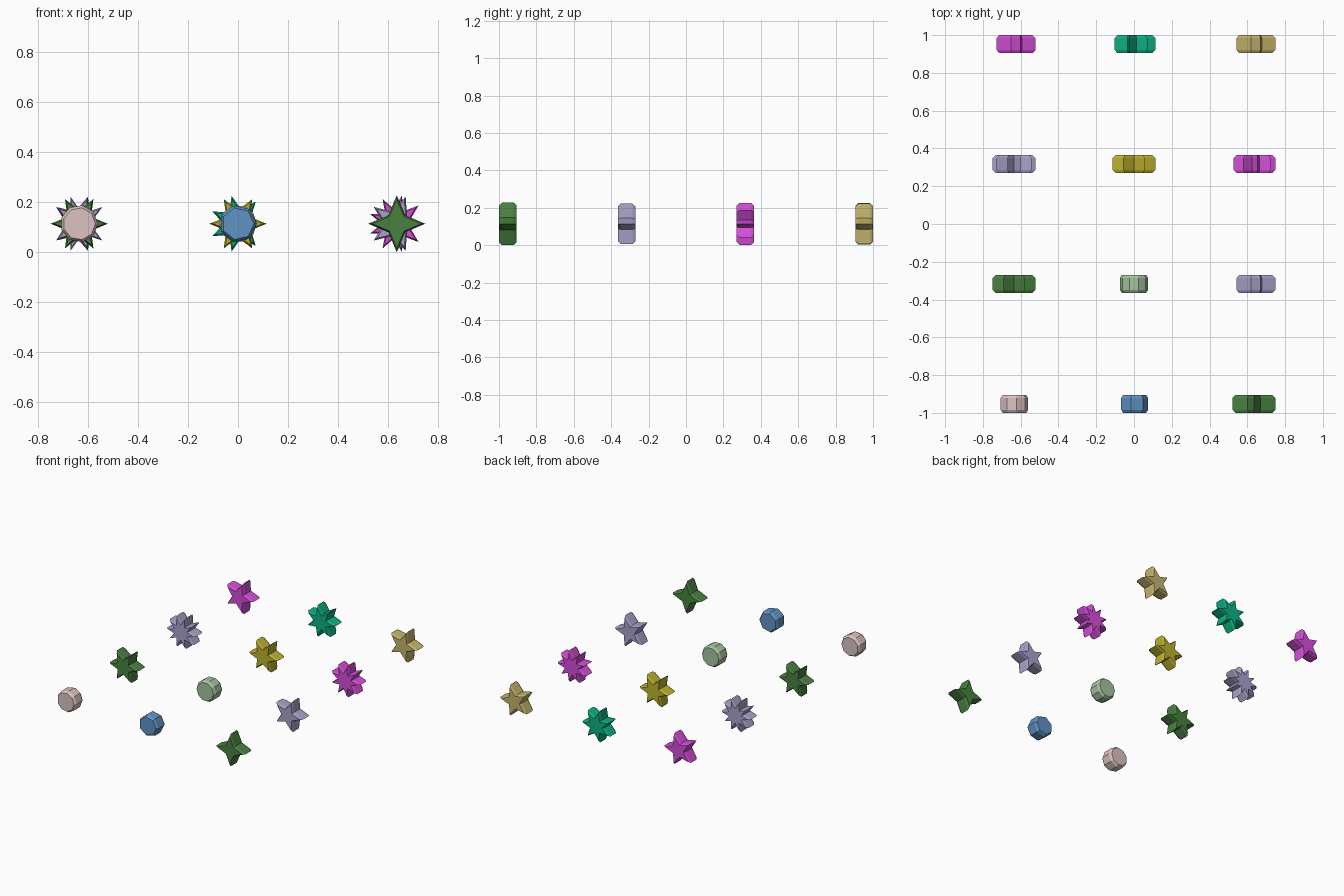
import bpy
import math

if "Cube" in bpy.data.objects:
    bpy.data.objects.remove(bpy.data.objects["Cube"])

R_STAR = 0.114      # tip radius of the stars
R_POLY = 0.075      # radius of the plain prisms
HALF = 0.047        # half depth along y
CHAMFER = 0.016     # depth of the rim chamfer
FACE = 0.86         # front face scale relative to the body
STEP = 0.635        # grid spacing


def outline(points, star, inner):
    """Closed profile in x/z, first corner on +x."""
    if not star:
        return [(R_POLY * math.cos(2 * math.pi * i / points),
                 R_POLY * math.sin(2 * math.pi * i / points)) for i in range(points)]
    out = []
    for i in range(points * 2):
        r = R_STAR if i % 2 == 0 else R_STAR * inner
        a = math.pi * i / points
        out.append((r * math.cos(a), r * math.sin(a)))
    return out


def prism(name, points, star, inner, color, loc):
    """Chamfered prism lofted along y through four rings."""
    prof = outline(points, star, inner)
    n = len(prof)
    rings = [(-HALF, FACE), (-HALF + CHAMFER, 1), (HALF - CHAMFER, 1), (HALF, FACE)]
    verts = [(x * s, y, z * s) for y, s in rings for x, z in prof]
    faces = [tuple(range(n)), tuple(reversed(range(3 * n, 4 * n)))]
    for k in range(3):
        for i in range(n):
            j = (i + 1) % n
            faces.append((k * n + i, (k + 1) * n + i, (k + 1) * n + j, k * n + j))
    mesh = bpy.data.meshes.new(name)
    mesh.from_pydata(verts, [], faces)
    mesh.update()
    obj = bpy.data.objects.new(name, mesh)
    obj.location = loc
    bpy.context.collection.objects.link(obj)
    mat = bpy.data.materials.new(name + "_color")
    mat.diffuse_color = (*[(c / 255) ** 2.2 for c in color], 1)
    mat.use_nodes = True
    mat.node_tree.nodes["Principled BSDF"].inputs["Base Color"].default_value = mat.diffuse_color
    mesh.materials.append(mat)


GREEN = (74, 128, 66)
LAVENDER = (168, 160, 200)
MAGENTA = (212, 80, 216)

# Rows from front to back: name, corner count, is star, inner ratio, colour
rows = [
    [("pink_prism", 9, False, 1, (220, 192, 192)),
     ("blue_prism", 7, False, 1, (96, 146, 196)),
     ("green_four_point_star", 4, True, 0.42, GREEN)],
    [("green_six_point_star", 6, True, 0.48, GREEN),
     ("pale_green_prism", 10, False, 1, (164, 194, 158)),
     ("lavender_five_point_star", 5, True, 0.45, LAVENDER)],
    [("lavender_ten_point_star", 10, True, 0.52, LAVENDER),
     ("yellow_six_point_star", 6, True, 0.48, (188, 176, 50)),
     ("magenta_nine_point_star", 9, True, 0.52, MAGENTA)],
    [("magenta_five_point_star", 5, True, 0.45, MAGENTA),
     ("teal_seven_point_star", 7, True, 0.5, (20, 176, 130)),
     ("tan_five_point_star", 5, True, 0.45, (196, 180, 108))],
]

for r, row in enumerate(rows):
    for c, (name, points, star, inner, color) in enumerate(row):
        prism(name, points, star, inner, color,
              ((c - 1) * STEP, (r - 1.5) * STEP, R_STAR))
